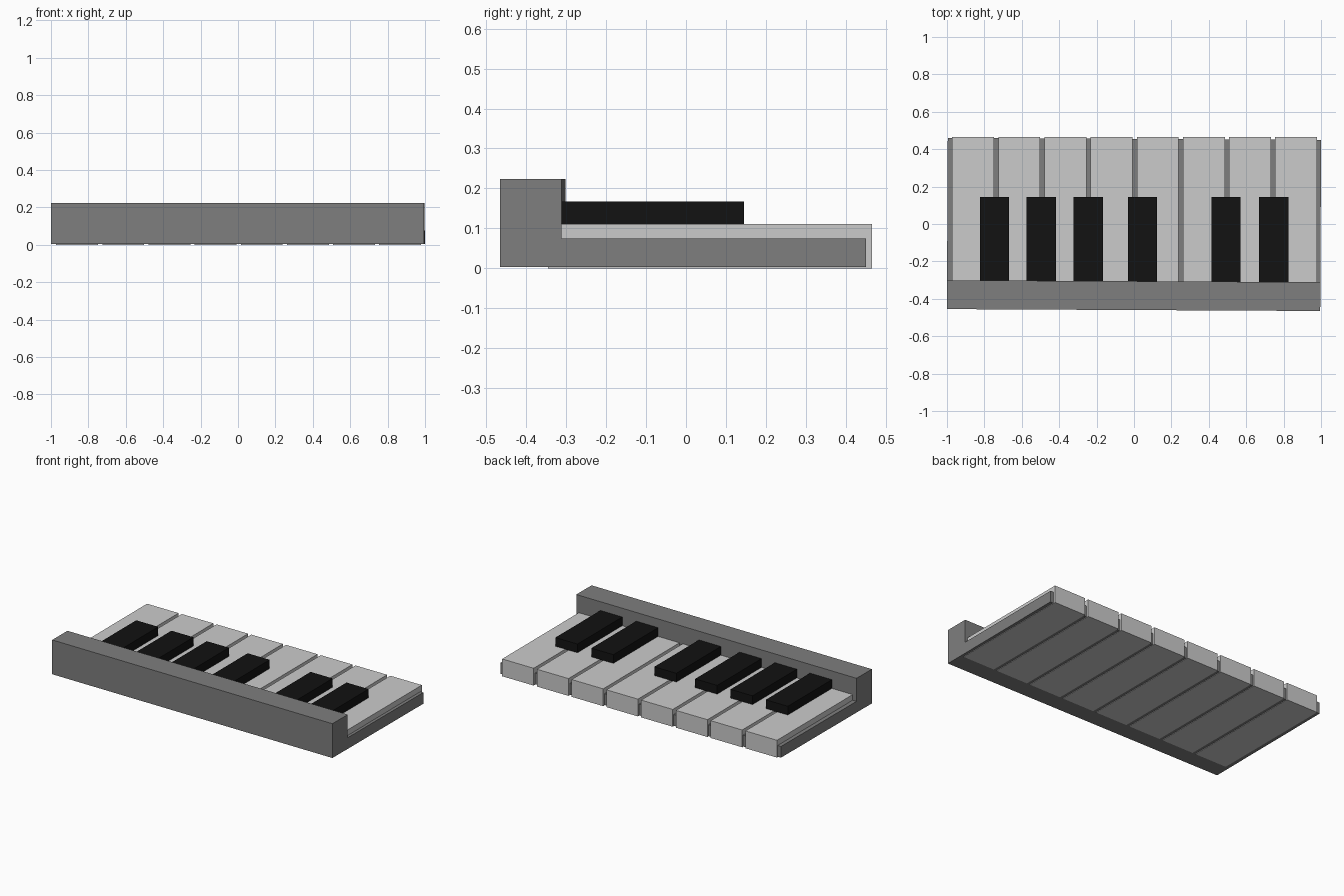
import bpy, bmesh

if "Cube" in bpy.data.objects:
    bpy.data.objects.remove(bpy.data.objects["Cube"])


def material(name, v):
    m = bpy.data.materials.new(name)
    m.diffuse_color = (v, v, v, 1)
    m.use_nodes = True
    m.node_tree.nodes["Principled BSDF"].inputs["Base Color"].default_value = m.diffuse_color
    return m


def finish(bm, name, mat=None):
    bmesh.ops.recalc_face_normals(bm, faces=bm.faces)
    me = bpy.data.meshes.new(name)
    bm.to_mesh(me)
    bm.free()
    ob = bpy.data.objects.new(name, me)
    bpy.context.collection.objects.link(ob)
    if mat:
        me.materials.append(mat)
    return ob


def box(name, x, y, z, mat=None):
    bm = bmesh.new()
    bmesh.ops.create_cube(bm, size=1)
    for v in bm.verts:
        for i, (lo, hi) in enumerate((x, y, z)):
            v.co[i] = hi if v.co[i] > 0 else lo
    return finish(bm, name, mat)


dark = material("dark_grey", 0.21)
black = material("black", 0.006)

# Case: L-shaped profile extruded along x, turned very slightly
profile = [(-0.46, 0.003), (0.455, 0.003), (0.455, 0.075),
           (-0.306, 0.075), (-0.306, 0.223), (-0.46, 0.223)]
bm = bmesh.new()
face = bm.faces.new([bm.verts.new((-0.998, y, z)) for y, z in profile])
ext = bmesh.ops.extrude_face_region(bm, geom=[face])
bmesh.ops.translate(bm, vec=(1.996, 0, 0),
                    verts=[g for g in ext["geom"] if isinstance(g, bmesh.types.BMVert)])
case = finish(bm, "case", dark)
case.rotation_euler.z = -0.005

# White keys, running through the case to the ground
for i in range(8):
    cx = -0.860 + i * 0.2467
    box(f"white_key_{i + 1}", (cx - 0.112, cx + 0.112), (-0.345, 0.466), (0, 0.111))

# Black keys
for i, cx in enumerate((-0.746, -0.496, -0.245, 0.045, 0.492, 0.747)):
    box(f"black_key_{i + 1}", (cx - 0.078, cx + 0.078), (-0.315, 0.145), (0.109, 0.167), black)
